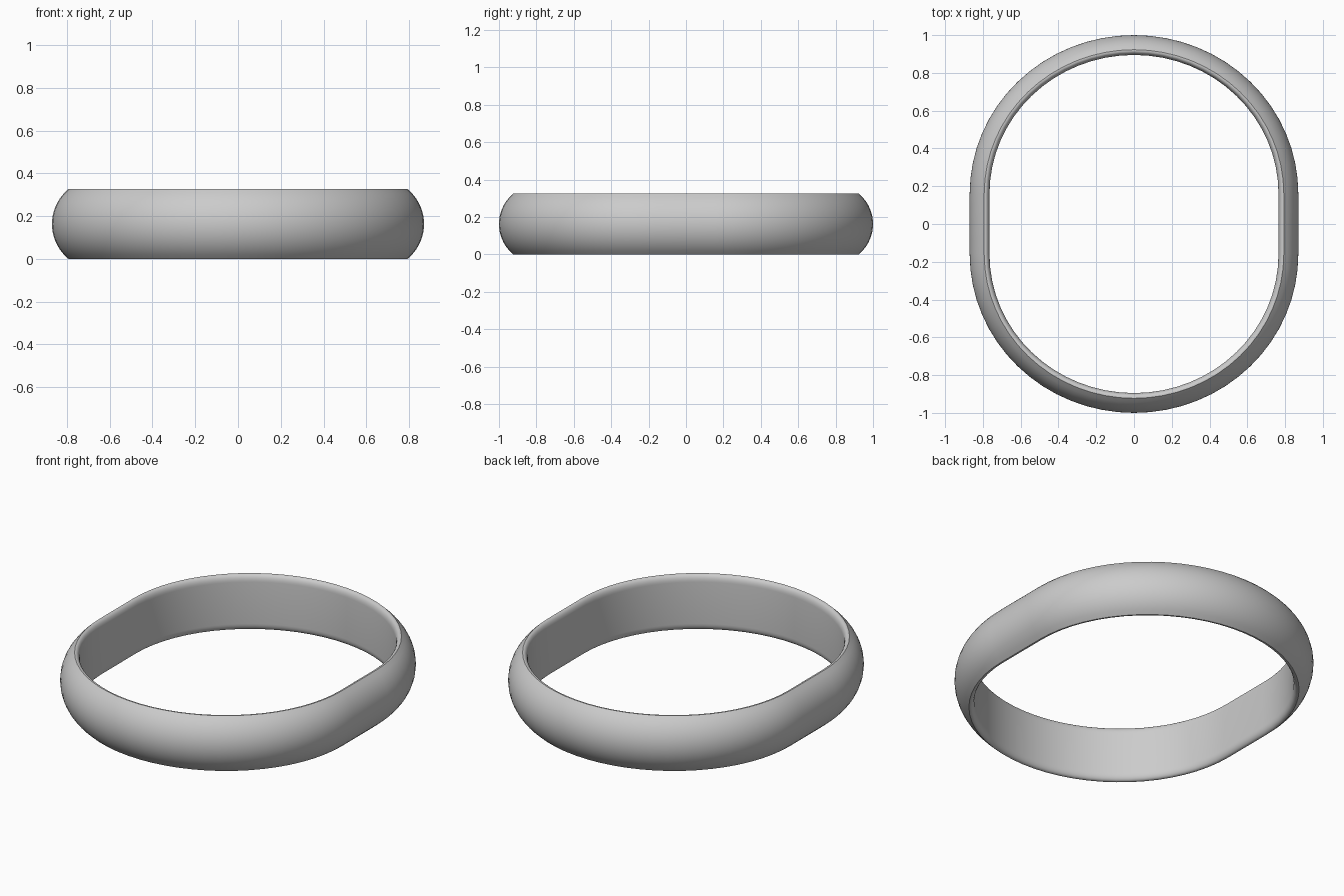
import bpy
import bmesh
from math import sin, cos, pi, hypot

cube = bpy.data.objects.get("Cube")
if cube:
    bpy.data.objects.remove(cube)

HEIGHT, WIDTH = 0.326, 0.87      # band height, half width
STRAIGHT = 0.16                  # half length of the straight sides
END = 1.0 - STRAIGHT             # depth of the rounded ends
STEPS = 32                       # segments per rounded end
MID = HEIGHT / 2

# Band section: (inset from the outer surface, height)
BULGE, ARC = 0.077, 16
radius = (MID ** 2 + BULGE ** 2) / (2 * BULGE)
section = []
for i in range(ARC + 1):
    z = -MID + HEIGHT * i / ARC
    section.append((radius - (radius ** 2 - z ** 2) ** 0.5, z + MID))
# Rounded inner lip, mirrored to the lower edge
lip = [(0.082 + 0.023 * sin(a * pi / 12), MID - 0.04 * (1 - cos(a * pi / 12)))
       for a in range(7)]
section += [(d, MID + z) for d, z in lip]
section += [(d, MID - z) for d, z in reversed(lip)]

# Oblong path: two rounded ends joined by straight sides
path = []
for side in (1, -1):
    for i in range(STEPS + 1):
        a = pi * i / STEPS + (0 if side > 0 else pi)
        nx, ny = cos(a) / WIDTH, sin(a) / END
        n = hypot(nx, ny)
        path.append((WIDTH * cos(a), END * sin(a) + side * STRAIGHT, nx / n, ny / n))

# Sweep the section round the path
bm = bmesh.new()
rings = [[bm.verts.new((x - nx * d, y - ny * d, z)) for d, z in section]
         for x, y, nx, ny in path]
for i, ring in enumerate(rings):
    following = rings[(i + 1) % len(rings)]
    for j in range(len(section)):
        k = (j + 1) % len(section)
        bm.faces.new((ring[j], following[j], following[k], ring[k]))
bmesh.ops.recalc_face_normals(bm, faces=bm.faces)
mesh = bpy.data.meshes.new("band")
bm.to_mesh(mesh)
bm.free()

band = bpy.data.objects.new("band", mesh)
bpy.context.collection.objects.link(band)

# Plain grey finish
grey = bpy.data.materials.new("light grey")
grey.use_nodes = True
grey.diffuse_color = (0.6, 0.6, 0.6, 1)
grey.node_tree.nodes["Principled BSDF"].inputs["Base Color"].default_value = (0.6, 0.6, 0.6, 1)
mesh.materials.append(grey)

bpy.ops.object.select_all(action="DESELECT")
band.select_set(True)
bpy.context.view_layer.objects.active = band
bpy.ops.object.shade_smooth_by_angle(angle=pi / 6)
